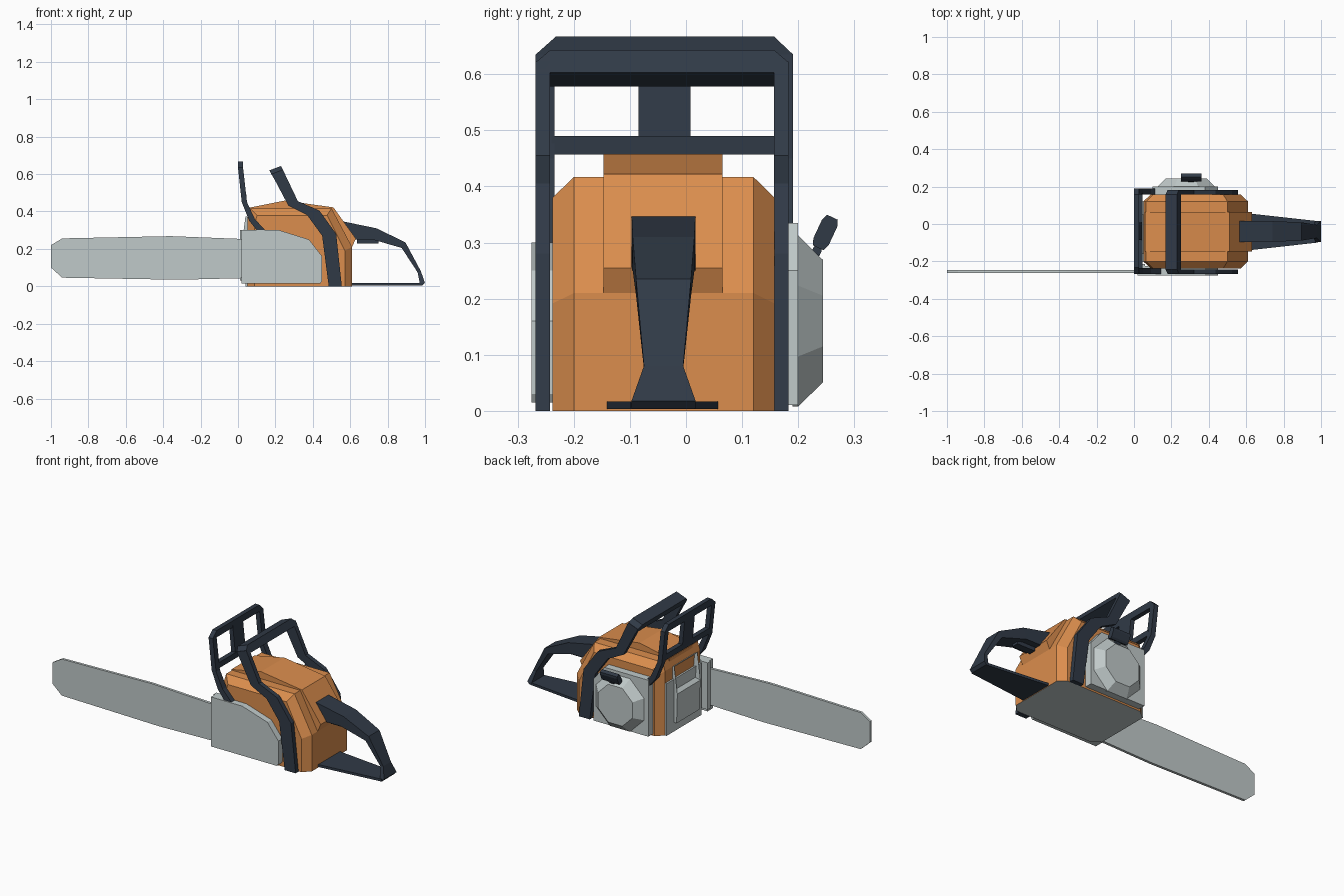
import bpy, bmesh, math
from mathutils import Vector

if "Cube" in bpy.data.objects:
    bpy.data.objects.remove(bpy.data.objects["Cube"])


def material(name, rgb):
    m = bpy.data.materials.new(name)
    m.diffuse_color = (*rgb, 1)
    m.use_nodes = True
    m.node_tree.nodes["Principled BSDF"].inputs["Base Color"].default_value = m.diffuse_color
    return m


ORANGE = material("orange_plastic", (0.71, 0.27, 0.075))
GREY = material("light_grey_metal", (0.53, 0.59, 0.59))
DARK = material("dark_blue_grey_plastic", (0.030, 0.042, 0.062))


def loft(name, loops, mat):
    """Skin a row of equal-length loops and cap both ends."""
    bm = bmesh.new()
    rows = [[bm.verts.new(p) for p in loop] for loop in loops]
    n = len(rows[0])
    for a, b in zip(rows, rows[1:]):
        for i in range(n):
            j = (i + 1) % n
            bm.faces.new((a[i], a[j], b[j], b[i]))
    bm.faces.new(rows[0])
    bm.faces.new(rows[-1][::-1])
    bmesh.ops.recalc_face_normals(bm, faces=bm.faces[:])
    me = bpy.data.meshes.new(name)
    bm.to_mesh(me)
    bm.free()
    me.materials.append(mat)
    ob = bpy.data.objects.new(name, me)
    bpy.context.collection.objects.link(ob)
    return ob


def slab(name, profile, y0, y1, mat):
    """Extrude an (x, z) profile along y."""
    return loft(name, [[(x, y, z) for x, z in profile] for y in (y0, y1)], mat)


def across(name, profile, x0, x1, mat):
    """Extrude a (y, z) profile along x."""
    return loft(name, [[(x, y, z) for y, z in profile] for x in (x0, x1)], mat)


def box(name, x0, x1, y0, y1, z0, z1, mat):
    return slab(name, [(x0, z0), (x1, z0), (x1, z1), (x0, z1)], y0, y1, mat)


# Motor housing: chamfered sides, grey underside
outline = [(0.05, 0), (0.05, 0.37), (0.065, 0.417), (0.50, 0.417), (0.61, 0.21), (0.61, 0)]
inner = [(0.33 + (x - 0.33) * 0.86, z * 0.91) for x, z in outline]
sections = [(-0.238, inner), (-0.20, outline), (0.12, outline), (0.158, inner)]
body = loft("motor_housing", [[(x, y, z) for x, z in prof] for y, prof in sections], ORANGE)
body.data.materials.append(GREY)
for p in body.data.polygons:
    if p.normal.z < -0.9:
        p.material_index = 1

# Raised cover running over the top and down the back
slab("top_cover", [(0.06, 0.36), (0.06, 0.42), (0.25, 0.458), (0.51, 0.422), (0.63, 0.255),
                   (0.61, 0.21), (0.50, 0.21)], -0.147, 0.065, ORANGE)

# Guide bar
slab("guide_bar", [(-1, 0.22), (-0.94, 0.256), (-0.36, 0.268), (0.1, 0.25), (0.1, 0.045),
                   (-0.32, 0.035), (-0.94, 0.046), (-1, 0.10)], -0.262, -0.247, GREY)

# Clutch cover on the bar side
slab("clutch_cover", [(0.02, 0.015), (0.02, 0.30), (0.22, 0.30), (0.38, 0.25), (0.45, 0.16),
                      (0.45, 0.03), (0.44, 0.015)], -0.275, -0.225, GREY)

# Front panel, bumper strip and exhaust with a sunken pocket
box("front_panel", 0.04, 0.09, -0.20, 0.12, 0.0, 0.30, GREY)
box("bumper_strip", 0.012, 0.06, -0.238, -0.215, 0.03, 0.30, GREY)
muffler = slab("exhaust", [(0.025, 0.05), (0.02, 0.22), (0.04, 0.375), (0.075, 0.36),
                           (0.075, 0.05)], -0.16, 0.05, GREY)
bm = bmesh.new()
bm.from_mesh(muffler.data)
front = [f for f in bm.faces if f.normal.x < -0.9 and f.calc_center_median().z > 0.2]
bmesh.ops.inset_region(bm, faces=front, thickness=0.03)
for v in {v for f in front for v in f.verts}:
    v.co.x += 0.022
bm.to_mesh(muffler.data)
bm.free()

# Starter cover: plate and tapered eight-sided drum
slab("starter_plate", [(0.10, 0.01), (0.10, 0.335), (0.38, 0.335), (0.45, 0.25), (0.45, 0.01)],
     0.14, 0.20, GREY)


def octagon(r, y):
    return [(0.28 + r * math.cos(math.radians(22.5 + 45 * i)), y,
             0.16 + r * math.sin(math.radians(22.5 + 45 * i))) for i in range(8)]


loft("starter_drum", [octagon(0.165, 0.19), octagon(0.165, 0.20), octagon(0.118, 0.244)], GREY)

# Pull grip: tilted bar with a short stem
d, w = Vector((0.42, 0.9)).normalized(), Vector((0.9, -0.42)).normalized()
base = Vector((0.225, 0.268))


def tilted(s0, s1, half):
    mid = (s1 - s0) * 0.2
    pts = [(s0, -half * 0.7), (s0, half * 0.7), (s0 + mid, half), (s1 - mid, half),
           (s1, half * 0.7), (s1, -half * 0.7), (s1 - mid, -half), (s0 + mid, -half)]
    return [tuple(base + d * s + w * t) for s, t in pts]


across("pull_grip", tilted(0.025, 0.085, 0.015), 0.25, 0.36, DARK)
across("pull_stem", tilted(-0.015, 0.03, 0.008), 0.29, 0.32, DARK)

# Wrap-around handle: two bent legs and a tilted top bar
leg = [(0.18, 0.60), (0.27, 0.43), (0.37, 0.38), (0.45, 0.27), (0.485, 0.0), (0.555, 0.0),
       (0.525, 0.28), (0.435, 0.405), (0.32, 0.455), (0.24, 0.623)]
for side, y in (("left", -0.268), ("right", 0.157)):
    slab("wrap_handle_leg_" + side, leg, y, y + 0.026, DARK)
high = [(0.168, 0.62), (0.23, 0.643), (0.25, 0.603), (0.19, 0.578)]
low = [(0.18, 0.598), (0.24, 0.621), (0.25, 0.603), (0.19, 0.578)]
loft("wrap_handle_bar", [[(x, y, z) for x, z in prof] for y, prof in
     ((-0.268, low), (-0.242, high), (0.157, high), (0.183, low))], DARK)

# Hand guard: bent legs, chamfered top rail, cross rail and centre post
guard = [(0.0, 0.635), (0.02, 0.45), (0.06, 0.35), (0.10, 0.30), (0.145, 0.30), (0.09, 0.36),
         (0.048, 0.45), (0.027, 0.635)]
for side, y in (("left", -0.268), ("right", 0.157)):
    slab("hand_guard_leg_" + side, guard, y, y + 0.034, DARK)
across("hand_guard_top", [(-0.268, 0.628), (-0.268, 0.635), (-0.232, 0.667), (0.157, 0.667),
                          (0.191, 0.635), (0.191, 0.628)], 0.0, 0.026, DARK)
box("hand_guard_rail", 0.018, 0.045, -0.24, 0.165, 0.457, 0.49, DARK)
slab("hand_guard_post", [(0.018, 0.47), (0.044, 0.47), (0.026, 0.64), (0.002, 0.64)],
     -0.085, 0.008, DARK)

# Rear handle: lofted grip (outer point, inner point, half width)
grip = [((0.56, 0.347), (0.61, 0.25), 0.057), ((0.74, 0.31), (0.72, 0.25), 0.055),
        ((0.895, 0.235), (0.875, 0.205), 0.049), ((0.978, 0.08), (0.96, 0.075), 0.035),
        ((0.999, 0.018), (0.972, 0.016), 0.057), ((0.985, 0.004), (0.965, 0.004), 0.057)]
loft("rear_handle", [[(o[0], -0.04 - h, o[1]), (o[0], -0.04 + h, o[1]),
                      (i[0], -0.04 + h, i[1]), (i[0], -0.04 - h, i[1])] for o, i, h in grip], DARK)
loft("rear_handle_base", [[(x, -0.042 - h, 0.003), (x, -0.042 + h, 0.003),
                           (x, -0.042 + h, 0.017), (x, -0.042 - h, 0.017)]
                          for x, h in ((0.60, 0.10), (0.985, 0.057))], DARK)
box("trigger", 0.635, 0.75, -0.06, -0.02, 0.228, 0.27, DARK)
